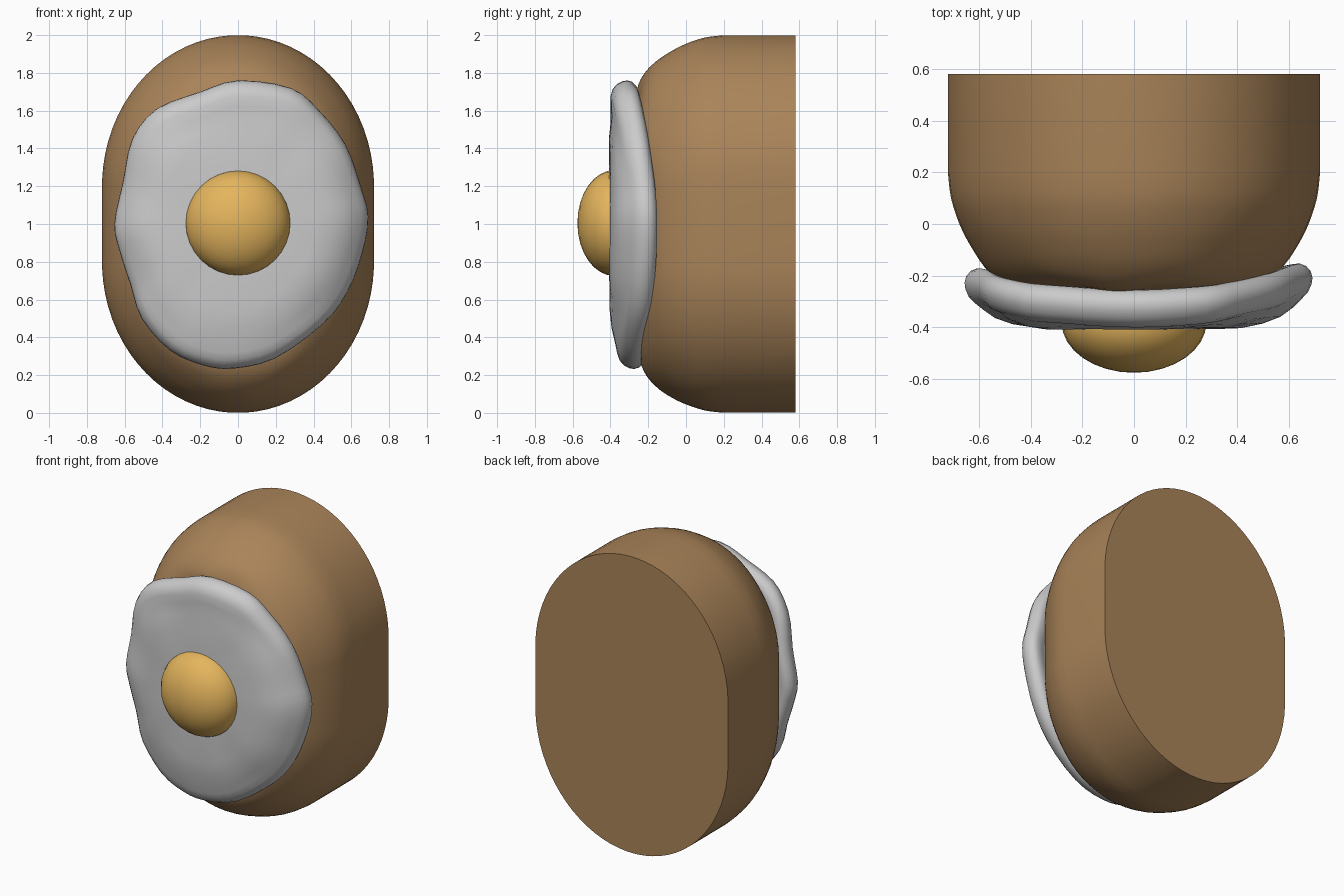
import bpy, bmesh, math
from mathutils import Vector, noise

if "Cube" in bpy.data.objects:
    bpy.data.objects.remove(bpy.data.objects["Cube"])


def material(name, rgb):
    m = bpy.data.materials.new(name)
    m.diffuse_color = (*rgb, 1)
    m.use_nodes = True
    m.node_tree.nodes["Principled BSDF"].inputs["Base Color"].default_value = m.diffuse_color
    return m


def loft(name, rings, mat=None):
    """Skin a stack of closed rings and cap both ends."""
    bm = bmesh.new()
    rows = [[bm.verts.new(p) for p in ring] for ring in rings]
    n = len(rows[0])
    for a, b in zip(rows, rows[1:]):
        for i in range(n):
            j = (i + 1) % n
            bm.faces.new((a[i], a[j], b[j], b[i]))
    bm.faces.new(rows[0])
    bm.faces.new(rows[-1])
    bmesh.ops.recalc_face_normals(bm, faces=bm.faces)
    me = bpy.data.meshes.new(name)
    bm.to_mesh(me)
    bm.free()
    ob = bpy.data.objects.new(name, me)
    bpy.context.collection.objects.link(ob)
    if mat:
        me.materials.append(mat)
    bpy.context.view_layer.objects.active = ob
    ob.select_set(True)
    bpy.ops.object.shade_smooth_by_angle(angle=math.radians(40))
    ob.select_set(False)
    return ob


def spline(points, steps, closed):
    """Catmull-Rom curve through 2D points."""
    out, n = [], len(points)
    get = (lambda i: Vector(points[i % n])) if closed else \
          (lambda i: Vector(points[min(max(i, 0), n - 1)]))
    for i in range(n if closed else n - 1):
        p0, p1, p2, p3 = (get(i + k) for k in (-1, 0, 1, 2))
        for s in range(steps):
            t = s / steps
            out.append(0.5 * (2 * p1 + (p2 - p0) * t
                              + (2 * p0 - 5 * p1 + 4 * p2 - p3) * t * t
                              + (3 * p1 - p0 - 3 * p2 + p3) * t ** 3))
    if not closed:
        out.append(get(n - 1))
    return out


# Body: tall rounded outline, flat back, softly lumpy domed front
def body_ring(inset, y):
    ring = []
    for k in range(72):
        a = math.tau * (k + 0.5) / 72
        c, s = math.cos(a), math.sin(a)
        x = 0.72 * c
        z = 0.8 * s + math.copysign(0.2, s)
        x *= (0.72 - inset) / 0.72
        z *= 1 - inset
        amount = 0.025 * min(1, max(0, (inset - 0.02) / 0.12))
        bump = amount * noise.noise(Vector((x * 4, y * 3, z * 4)))
        ring.append((x * (1 + bump), y + bump, 1 + z * (1 + bump)))
    return ring


profile = spline([(0, 0.2), (0.012, 0.1), (0.045, 0), (0.085, -0.08), (0.135, -0.155),
                  (0.2, -0.215), (0.28, -0.25), (0.4, -0.265), (0.6, -0.27)], 3, False)
loft("body", [body_ring(0, 0.58)] + [body_ring(d, y) for d, y in profile],
     material("brown", (0.40, 0.23, 0.10)))

# Egg white: irregular outline, rim bending back at the sides
outline = spline([(0, 0.76), (0.28, 0.72), (0.43, 0.6), (0.57, 0.42), (0.65, 0.2),
                  (0.69, 0.04), (0.66, -0.15), (0.58, -0.36), (0.45, -0.53),
                  (0.2, -0.71), (-0.02, -0.765), (-0.18, -0.75), (-0.36, -0.67),
                  (-0.51, -0.5), (-0.57, -0.32), (-0.625, -0.15), (-0.655, 0),
                  (-0.61, 0.22), (-0.56, 0.45), (-0.43, 0.61), (-0.2, 0.7)], 3, True)


def white_ring(f, side, weight, offset):
    ring = []
    for p in outline:
        c, s = p.normalized()
        rim = c * c * (-0.205 if c > 0 else -0.225) + s * s * (-0.31 if s > 0 else -0.275)
        flat = -0.408 if side < 0 else -0.24
        y = rim + weight * (flat - rim)
        if side < 0:
            y = max(min(y, rim - offset), -0.41)
        else:
            y += offset
        y += 0.008 * noise.noise(Vector((p.x * f * 4, 5, p.y * f * 4)))
        ring.append((p.x * f, y, 1 + p.y * f))
    return ring


white = [(0.3, -1, 1, 0), (0.6, -1, 0.97, 0.06), (0.72, -1, 0.89, 0.09), (0.82, -1, 0.75, 0.09),
         (0.89, -1, 0.57, 0.09), (0.94, -1, 0.4, 0.078), (0.975, -1, 0.23, 0.055),
         (0.995, -1, 0.08, 0.025), (1, 1, 0, 0), (0.99, 1, 0, 0.025), (0.965, 1, 0, 0.045),
         (0.93, 1, 0, 0.055), (0.86, 1, 0.15, 0.045), (0.75, 1, 0.5, 0.025), (0.4, 1, 1, 0)]
loft("egg_white", [white_ring(*w) for w in white])

# Yolk: flattened ball with its pole facing forward
bpy.ops.mesh.primitive_uv_sphere_add(segments=32, ring_count=16, radius=1,
                                     location=(0, -0.38, 1.005),
                                     rotation=(math.pi / 2, 0, 0))
yolk = bpy.context.object
yolk.name = "yolk"
yolk.scale = (0.28, 0.28, 0.195)
yolk.data.materials.append(material("yellow", (0.78, 0.46, 0.11)))
bpy.ops.object.shade_smooth_by_angle(angle=math.radians(40))
